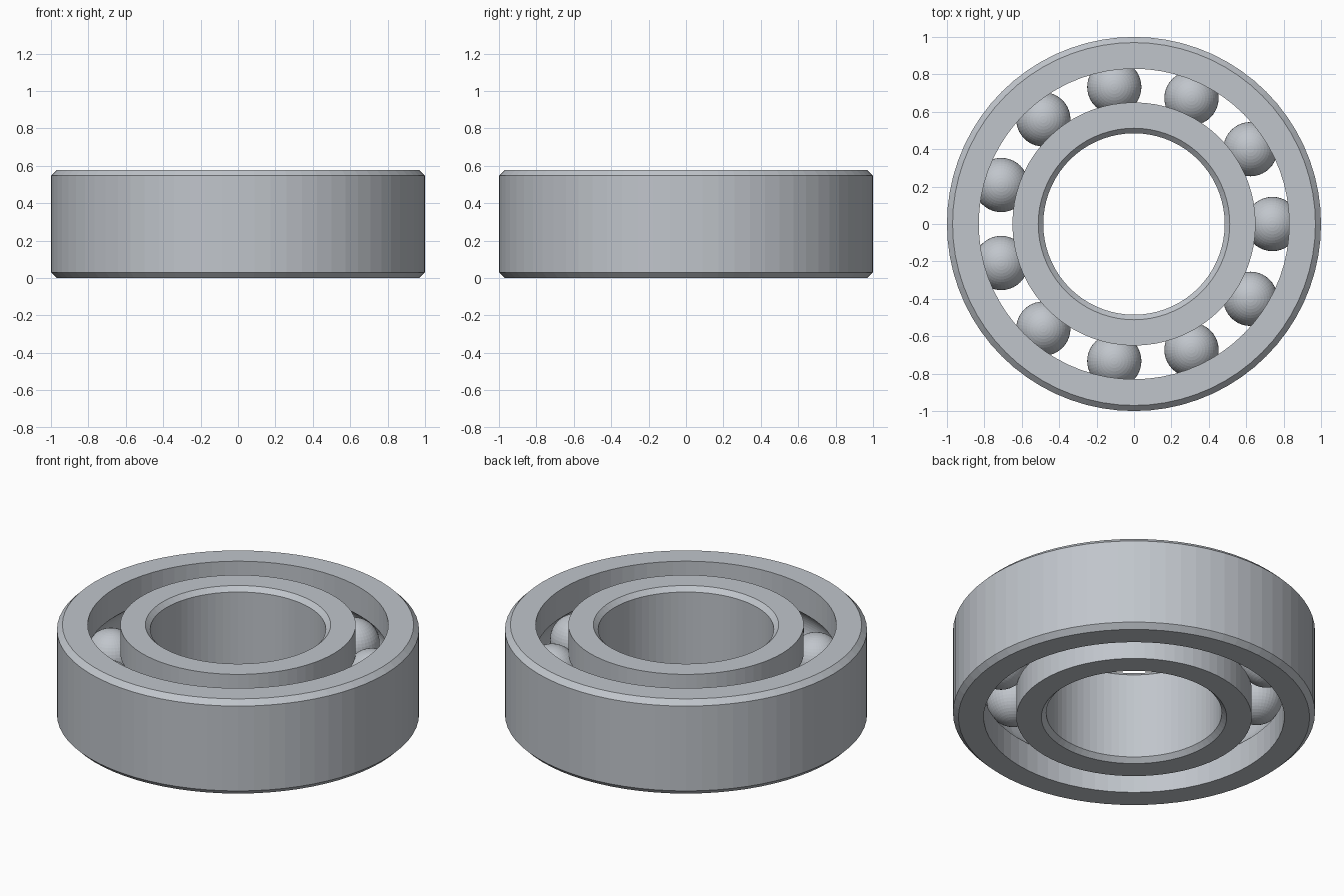
import bpy, bmesh
from math import pi, sin, cos, asin
from mathutils import Matrix, Vector

HEIGHT = 0.577
MID = HEIGHT / 2
PITCH = 0.74        # radius of the ball circle
BALL = 0.145
GROOVE = 0.147
BALLS = 11
STEPS = 72

cube = bpy.data.objects.get("Cube")
if cube:
    bpy.data.objects.remove(cube, do_unlink=True)

steel = bpy.data.materials.new("brushed steel")
steel.use_nodes = True
colour = (0.53, 0.56, 0.60, 1)
steel.diffuse_color = colour
steel.node_tree.nodes["Principled BSDF"].inputs["Base Color"].default_value = colour


def finish(bm, name):
    bmesh.ops.recalc_face_normals(bm, faces=bm.faces)
    mesh = bpy.data.meshes.new(name)
    bm.to_mesh(mesh)
    bm.free()
    mesh.materials.append(steel)
    obj = bpy.data.objects.new(name, mesh)
    bpy.context.collection.objects.link(obj)
    return obj


def ring(name, wall, race, bevel):
    """Lathe a race: chamfered plain wall on one side, ball groove on the other."""
    side = 1 if race > PITCH else -1
    profile = [(race, 0), (wall - side * bevel, 0), (wall, bevel),
               (wall, HEIGHT - bevel), (wall - side * bevel, HEIGHT), (race, HEIGHT)]
    # Arc of the groove, from top to bottom
    reach = pi / 2 - asin(abs(race - PITCH) / GROOVE)
    for i in range(17):
        a = reach * (1 - i / 8)
        profile.append((PITCH + side * GROOVE * cos(a), MID + GROOVE * sin(a)))
    bm = bmesh.new()
    columns = []
    for s in range(STEPS):
        t = 2 * pi * s / STEPS
        columns.append([bm.verts.new((r * cos(t), r * sin(t), z)) for r, z in profile])
    n = len(profile)
    for s in range(STEPS):
        a, b = columns[s], columns[(s + 1) % STEPS]
        for i in range(n):
            j = (i + 1) % n
            bm.faces.new((a[i], b[i], b[j], a[j]))
    return finish(bm, name)


# Outer and inner races
ring("outer_race", 1.0, 0.83, 0.03)
ring("inner_race", 0.485, 0.65, 0.027)

# Balls
for k in range(BALLS):
    t = 2 * pi * k / BALLS
    place = Matrix.Translation(Vector((PITCH * cos(t), PITCH * sin(t), MID)))
    bm = bmesh.new()
    bmesh.ops.create_uvsphere(bm, u_segments=40, v_segments=24, radius=BALL, matrix=place)
    finish(bm, f"ball_{k + 1}")
